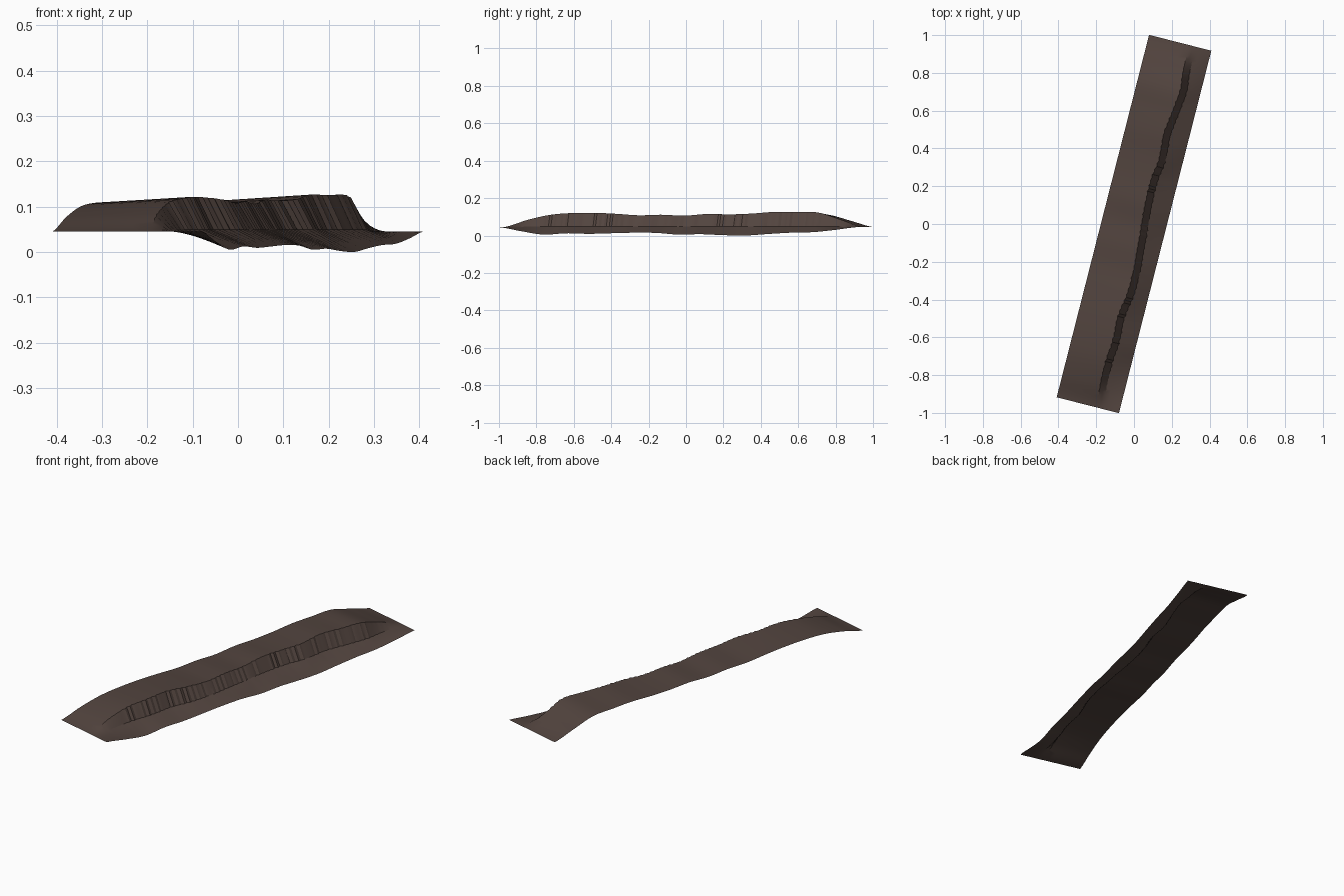
import bpy
import bmesh
import math
import random
from mathutils import Matrix

random.seed(4)
cube = bpy.data.objects.get("Cube")
if cube:
    bpy.data.objects.remove(cube, do_unlink=True)

HALF_L, HALF_W, TILT = 0.99, 0.17, math.radians(-14.3)
ROWS, REST = 128, 0.045

# Controls along the strip: lip height, outer low edge height, cliff offset
LIP = [.045, .083, .11, .12, .121, .116, .108, .111, .106,
       .115, .113, .117, .126, .125, .123, .085, .045]
LOW = [.045, .023, .005, .012, .009, .012, .015, .014, .005,
       .007, .002, 0, .008, .015, .018, .03, .045]
CLIFF = [.067, .055, .052, .061, .056, .074, .076, .068, .058,
         .048, .047, .061, .053, .067, .079, .069, .068]


def along(table, t):
    """Smooth curve through evenly spaced control values."""
    s = t * (len(table) - 1)
    i = min(int(s), len(table) - 2)
    f = s - i
    a, b, c, d = (table[max(0, min(len(table) - 1, i + k))] for k in (-1, 0, 1, 2))
    return b + 0.5 * f * (c - a + f * (2*a - 5*b + 4*c - d + f * (3*(b - c) + d - a)))


def lerp(a, b, f):
    return tuple(p + (q - p) * f for p, q in zip(a, b))


def section(row):
    """Cross-section: raised bank, steep grooved cliff, sloping floor."""
    t = row / ROWS
    lip, low = along(LIP, t), max(0, along(LOW, t))
    fade = min(1, 8 * t, 8 * (1 - t))
    groove = (1 if row % 2 else -1) * random.uniform(.001, .0035) * fade
    mid = along(CLIFF, t) + groove
    corners = [(-HALF_W, REST + .84 * (lip - REST)), (mid - .018, lip),
               (mid + .018, REST + .004 * fade), (HALF_W, low)]
    points = [corners[0]]
    for (a, b), n in zip(zip(corners, corners[1:]), (5, 2, 4)):
        points += [lerp(a, b, k / n) for k in range(1, n + 1)]
    y = HALF_L * (2 * t - 1)
    return [(u, y, z) for u, z in points]


# Ground strip skinned between the cross-sections
bm = bmesh.new()
rings = [[bm.verts.new(p) for p in section(r)] for r in range(ROWS + 1)]
for a, b in zip(rings, rings[1:]):
    for k in range(len(a) - 1):
        bm.faces.new((a[k], a[k + 1], b[k + 1], b[k]))
bm.transform(Matrix.Rotation(TILT, 4, 'Z'))
mesh = bpy.data.meshes.new("cliff_strip")
bm.to_mesh(mesh)
bm.free()
strip = bpy.data.objects.new("cliff_strip", mesh)
bpy.context.collection.objects.link(strip)

# Earth colour
earth = bpy.data.materials.new("dark_brown_earth")
earth.use_nodes = True
color = (0.085, 0.058, 0.049, 1)
earth.diffuse_color = color
for node in earth.node_tree.nodes:
    if node.type == 'BSDF_PRINCIPLED':
        node.inputs["Base Color"].default_value = color
        node.inputs["Roughness"].default_value = 0.9
mesh.materials.append(earth)

bpy.ops.object.select_all(action='DESELECT')
strip.select_set(True)
bpy.context.view_layer.objects.active = strip
bpy.ops.object.shade_smooth_by_angle(angle=math.radians(25))
